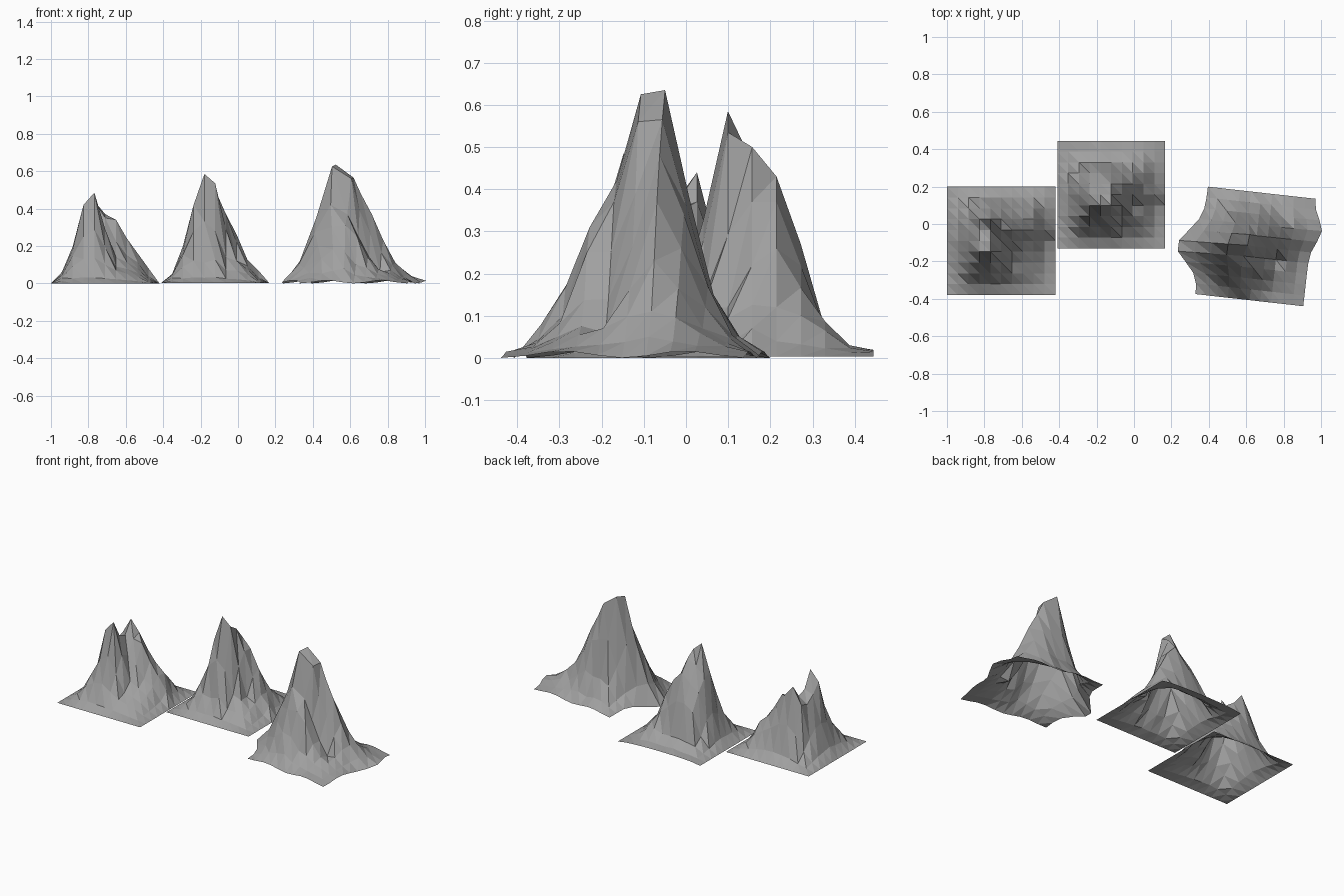
import bpy
import math
from mathutils import Vector

CELLS = 10

cube = bpy.data.objects.get("Cube")
if cube:
    bpy.data.objects.remove(cube, do_unlink=True)

rock = bpy.data.materials.new("grey rock")
rock.use_nodes = True
rock.diffuse_color = (0.35, 0.35, 0.35, 1)
rock.node_tree.nodes["Principled BSDF"].inputs["Base Color"].default_value = rock.diffuse_color


def rings_in(column, row):
    """Number of cells between a grid point and the nearest rim."""
    return min(column, row, CELLS - column, CELLS - row)


def relaxed_heights(pins, rim, skirt):
    """Pin the summits and ridges, relax the slopes, then flatten the foot."""
    grid = {(c, r): 0.0 for c in range(CELLS + 1) for r in range(CELLS + 1)}
    for key in grid:
        if rings_in(*key) == 0:
            grid[key] = rim(*key)
    pinned = set()
    for column, row, height in pins:
        grid[column, row] = height
        pinned.add((column, row))
    free = [key for key in grid if key not in pinned and rings_in(*key) > 0]
    for _ in range(200):
        for c, r in free:
            grid[c, r] = (grid[c - 1, r] + grid[c + 1, r] + grid[c, r - 1] + grid[c, r + 1]) / 4
    for key in free:
        if rings_in(*key) == 1:
            grid[key] *= skirt
    return grid


def build_mountain(name, centre, size, pins, rim, skirt, turn=0.0, warp=None):
    """Make an open, triangulated height sheet with flat facets."""
    verts, index = [], {}
    for (column, row), height in relaxed_heights(pins, rim, skirt).items():
        u, v = column / CELLS - 0.5, row / CELLS - 0.5
        x = u * size * math.cos(turn) - v * size * math.sin(turn)
        y = u * size * math.sin(turn) + v * size * math.cos(turn)
        point = Vector((centre[0] + x, centre[1] + y, height))
        if warp:
            point.x += warp(u, v)
        index[column, row] = len(verts)
        verts.append(point)
    faces = []
    for c in range(CELLS):
        for r in range(CELLS):
            a, b = index[c, r], index[c + 1, r]
            d, e = index[c, r + 1], index[c + 1, r + 1]
            faces += [(a, b, d), (b, e, d)]
    mesh = bpy.data.meshes.new(name)
    mesh.from_pydata(verts, [], faces)
    mesh.materials.append(rock)
    mesh.update()
    obj = bpy.data.objects.new(name, mesh)
    bpy.context.collection.objects.link(obj)


def shoulder_rim(column, row):
    return .003 + .016 * (row / CELLS) ** 4 * abs(math.sin(math.pi * column / CELLS)) ** .5


def tall_rim(column, row):
    return .008 * (1 - math.cos(1.25 * (column + row)))


def tall_warp(u, v):
    """Bulge both sides of the sheet and lean the summit to one side."""
    if u < 0:
        bulge = -.13 * (-2 * u) ** 1.4 * math.exp(-((v + .05) / .2) ** 2)
        lean = .03 * math.exp(-((u + .1) / .06) ** 2 - ((v - .05) / .15) ** 2)
        return bulge + lean
    return .055 * (2 * u) ** 2 * math.exp(-((v - .2) / .15) ** 2)


# Twin-peaked mountain: (column, row, height) of its summits, ridge and foot
twin_pins = [
    (4, 4, .485), (4, 7, .44), (3, 4, .42), (4, 5, .38), (4, 6, .36),
    (5, 7, .37), (5, 6, .35), (6, 6, .34), (6, 7, .28), (7, 6, .24),
    (7, 7, .21), (8, 7, .16), (8, 6, .16), (6, 8, .17), (9, 6, .08),
    (3, 3, .25), (4, 3, .29), (3, 2, .13), (5, 2, .1), (6, 3, .09),
    (5, 4, .29), (6, 4, .14), (5, 5, .27), (7, 5, .15), (2, 4, .18),
    (3, 5, .36), (3, 6, .32), (3, 7, .34), (3, 8, .17), (2, 8, .08),
    (2, 7, .14), (1, 5, .06), (4, 9, .05), (4, 1, .03),
]
build_mountain("twin_peak_mountain", (-.71, -.09), .58, twin_pins,
               rim=lambda column, row: 0.0, skirt=.65)

# Single-peaked mountain with a stepped shoulder behind the summit
shoulder_pins = [
    (4, 4, .585), (5, 4, .535), (5, 5, .5), (5, 6, .43), (3, 4, .42),
    (6, 5, .37), (6, 6, .37), (7, 6, .26), (7, 5, .22), (8, 6, .12),
    (4, 3, .33), (5, 3, .28), (4, 2, .11), (6, 3, .14), (6, 2, .07),
    (7, 3, .12), (7, 4, .12), (2, 4, .17), (4, 7, .27), (5, 7, .27),
    (3, 3, .28), (3, 2, .12), (3, 5, .4), (3, 6, .33), (3, 7, .23),
    (3, 8, .06), (4, 8, .07), (5, 8, .07), (6, 8, .07), (2, 8, .05),
    (2, 7, .09), (1, 5, .05), (9, 5, .07), (4, 9, .03), (4, 1, .03),
]
build_mountain("shoulder_mountain", (-.122, .157), .576, shoulder_pins,
               rim=shoulder_rim, skirt=.65)

# Tall mountain on a turned, bulging sheet
tall_pins = [
    (3, 6, .635), (3, 5, .625), (4, 6, .565), (4, 5, .56), (5, 6, .48),
    (6, 6, .37), (7, 6, .23), (8, 6, .11), (2, 5, .35), (1, 5, .12),
    (3, 4, .42), (3, 3, .3), (4, 4, .37), (4, 3, .31), (5, 3, .25),
    (5, 4, .25), (6, 4, .14), (3, 2, .18), (5, 2, .1), (4, 1, .08),
    (2, 6, .36), (2, 7, .22), (3, 7, .38), (5, 7, .34), (6, 7, .26),
    (3, 8, .15), (4, 8, .15), (6, 8, .12), (4, 9, .04), (7, 8, .07),
    (7, 4, .06), (8, 4, .07), (7, 2, .05), (9, 6, .05), (1, 7, .08),
]
build_mountain("tall_mountain", (.65, -.12), .578, tall_pins, turn=-.112, warp=tall_warp,
               rim=tall_rim, skirt=.8)
